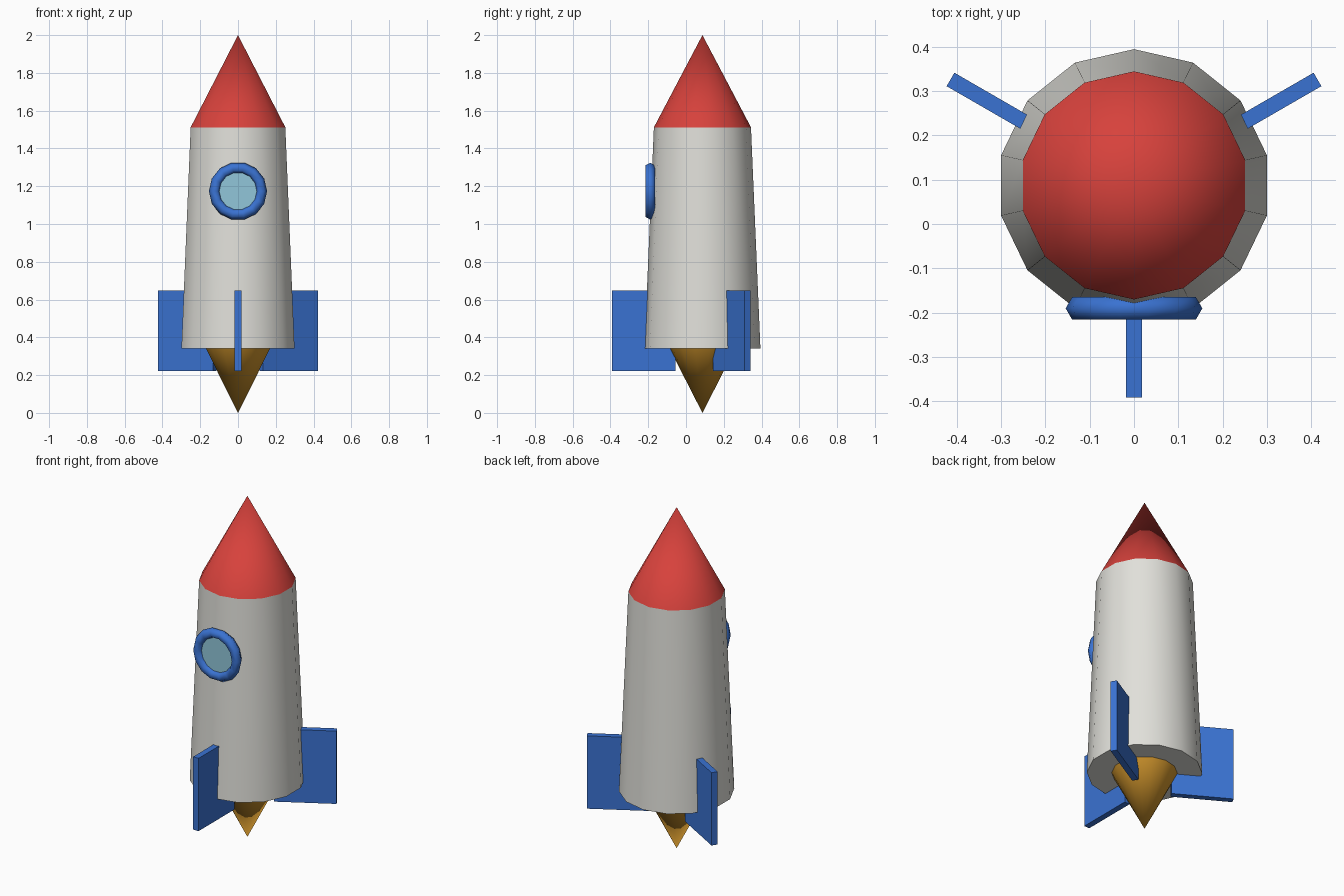
import bpy, bmesh
from math import sin, cos, tau, radians
from mathutils import Matrix, Vector

cube = bpy.data.objects.get("Cube")
if cube:
    bpy.data.objects.remove(cube, do_unlink=True)

AXIS = Vector((0, 0.087, 0))   # centre line of the rocket
SIDES = 14


def material(name, rgb):
    m = bpy.data.materials.new(name)
    m.use_nodes = True
    m.diffuse_color = (*rgb, 1)
    bsdf = next(n for n in m.node_tree.nodes if n.type == 'BSDF_PRINCIPLED')
    bsdf.inputs["Base Color"].default_value = (*rgb, 1)
    return m


WHITE = material("warm white", (0.75, 0.745, 0.70))
RED = material("red", (0.68, 0.054, 0.045))
BLUE = material("blue", (0.042, 0.17, 0.645))
GOLD = material("gold", (0.64, 0.305, 0.026))
GLASS = material("pale blue glass", (0.283, 0.565, 0.70))


def finish(name, bm, mat, matrix, smooth_angle=None):
    """Turn a bmesh into a shaded object."""
    bmesh.ops.recalc_face_normals(bm, faces=bm.faces)
    mesh = bpy.data.meshes.new(name)
    bm.to_mesh(mesh)
    bm.free()
    mesh.transform(matrix)
    mesh.materials.append(mat)
    if smooth_angle:
        mesh.shade_smooth()
        mesh.set_sharp_from_angle(angle=radians(smooth_angle))
    obj = bpy.data.objects.new(name, mesh)
    bpy.context.collection.objects.link(obj)
    return obj


def lathe(name, profile, mat, matrix, sides=SIDES):
    """Revolve (radius, z) points with caps; zero radius makes a tip."""
    bm = bmesh.new()
    rings = []
    for r, z in profile:
        n = sides if r else 1
        rings.append([bm.verts.new((r * sin(tau * i / sides), r * cos(tau * i / sides), z))
                      for i in range(n)])
    for a, b in zip(rings, rings[1:]):
        for i in range(sides):
            j = (i + 1) % sides
            loop = [a[i % len(a)], a[j % len(a)], b[j % len(b)], b[i % len(b)]]
            bm.faces.new(list(dict.fromkeys(loop)))
    for ring in (rings[0], rings[-1]):
        if len(ring) > 1:
            bm.faces.new(ring)
    return finish(name, bm, mat, matrix, 30)


def ring(name, major, minor, segments, section, mat, matrix):
    """Torus around local z."""
    bm = bmesh.new()
    grid = []
    for i in range(segments):
        a = tau * i / segments
        row = []
        for k in range(section):
            t = tau * k / section
            r = major + minor * cos(t)
            row.append(bm.verts.new((r * cos(a), r * sin(a), minor * sin(t))))
        grid.append(row)
    for i in range(segments):
        for k in range(section):
            n, m = (i + 1) % segments, (k + 1) % section
            bm.faces.new((grid[i][k], grid[n][k], grid[n][m], grid[i][m]))
    return finish(name, bm, mat, matrix, 75)


# Hull, nose and exhaust share the centre line
place = Matrix.Translation(AXIS)
lathe("body", [(0.307, 0.342), (0.257, 1.512)], WHITE, place)
lathe("nose_cone", [(0.257, 1.512), (0, 2.0)], RED, place)
lathe("exhaust_flame", [(0, 0), (0.184, 0.36)], GOLD, place)

# Three flat fins around the tail
for name, angle in (("front_fin", -90), ("left_fin", 30), ("right_fin", 150)):
    bm = bmesh.new()
    bmesh.ops.create_cube(bm, size=1)
    finish(name, bm, BLUE,
           place @ Matrix.Rotation(radians(angle), 4, 'Z')
           @ Matrix.Translation((0.31, 0, 0.434))
           @ Matrix.Diagonal((0.335, 0.035, 0.427, 1)))

# Porthole facing the front
window = Matrix.Translation((0, -0.19, 1.174)) @ Matrix.Rotation(radians(90), 4, 'X')
ring("window_frame", 0.125, 0.029, SIDES, 6, BLUE, window)
lathe("window_glass", [(0.115, -0.002), (0.115, 0.006)], GLASS, window, 28)
